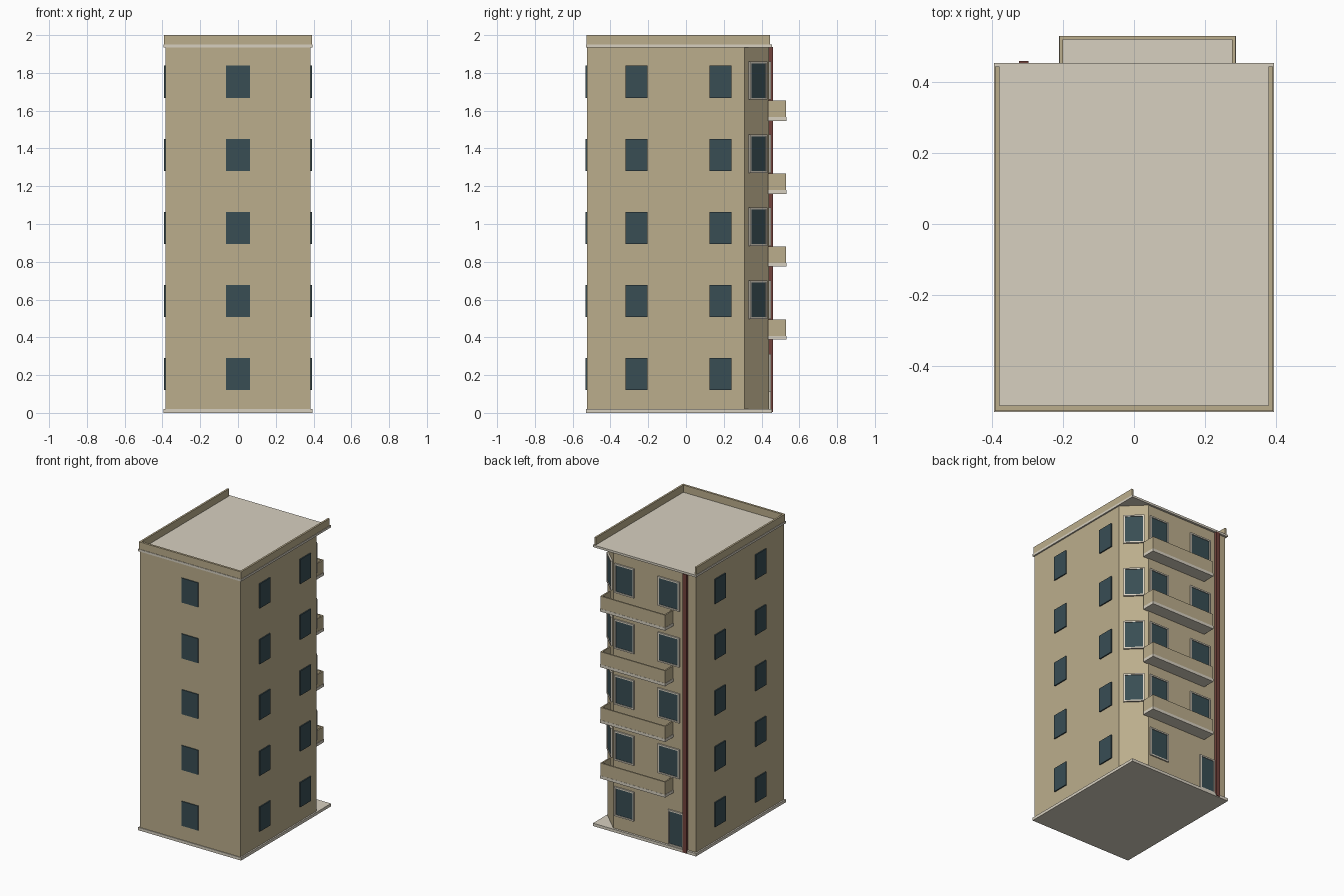
import bpy, bmesh, math
from mathutils import Matrix, Vector

if "Cube" in bpy.data.objects:
    bpy.data.objects.remove(bpy.data.objects["Cube"])


def material(name, rgb):
    m = bpy.data.materials.new(name)
    m.diffuse_color = (*rgb, 1)
    m.use_nodes = True
    m.node_tree.nodes["Principled BSDF"].inputs["Base Color"].default_value = m.diffuse_color
    return m


WALL = material("tan_wall", (0.50, 0.42, 0.265))
CREAM = material("cream_stone", (0.68, 0.63, 0.53))
GLASS = material("dark_glass", (0.04, 0.075, 0.088))
PIPE = material("red_brown", (0.17, 0.055, 0.045))

FLOOR = 0.387          # storey height
HALF_X, FRONT, BACK = 0.385, -0.525, 0.44


def finish(name, bm, mat):
    bmesh.ops.recalc_face_normals(bm, faces=bm.faces)
    mesh = bpy.data.meshes.new(name)
    bm.to_mesh(mesh)
    bm.free()
    mesh.materials.append(mat)
    obj = bpy.data.objects.new(name, mesh)
    bpy.context.collection.objects.link(obj)
    return obj


def boxes(name, mat, spans, frame=Matrix()):
    """One object from boxes given as (x0, x1, y0, y1, z0, z1)."""
    bm = bmesh.new()
    for x0, x1, y0, y1, z0, z1 in spans:
        size = Matrix.Diagonal((x1 - x0, y1 - y0, z1 - z0, 1))
        mid = Matrix.Translation(((x0 + x1) / 2, (y0 + y1) / 2, (z0 + z1) / 2))
        bmesh.ops.create_cube(bm, size=1, matrix=frame @ mid @ size)
    return finish(name, bm, mat)


def framed_window(name, frame, w, z0, z1):
    """Glass plate with four trim bars; local -y points out of the wall."""
    h, t = w / 2, 0.01
    boxes(name + "_glass", GLASS, [(-h + t, h - t, -0.004, 0.004, z0 + t, z1 - t)], frame)
    boxes(name + "_trim", CREAM, [
        (-h, -h + t, -0.009, 0.004, z0, z1), (h - t, h, -0.009, 0.004, z0, z1),
        (-h + t, h - t, -0.009, 0.004, z0, z0 + t),
        (-h + t, h - t, -0.009, 0.004, z1 - t, z1)], frame)


def facing(x, y, angle):
    return Matrix.Translation((x, y, 0)) @ Matrix.Rotation(angle, 4, "Z")


# Main block with one cut corner
CUT_A, CUT_B = Vector((HALF_X, 0.31)), Vector((0.25, BACK))
bm = bmesh.new()
plan = [(-HALF_X, FRONT), (HALF_X, FRONT), CUT_A, CUT_B, (-HALF_X, BACK)]
base = bm.faces.new([bm.verts.new((p[0], p[1], 0.01)) for p in plan])
ext = bmesh.ops.extrude_face_region(bm, geom=[base])
bmesh.ops.translate(bm, vec=(0, 0, 1.93),
                    verts=[v for v in ext["geom"] if isinstance(v, bmesh.types.BMVert)])
finish("main_block", bm, WALL)

# Base slab, roof slab and three-sided parapet
boxes("base_slab", CREAM, [(-0.395, 0.395, -0.53, 0.455, 0, 0.02)])
boxes("roof_slab", CREAM, [(-0.395, 0.395, -0.53, 0.455, 1.935, 1.95)])
boxes("parapet", WALL, [
    (-0.392, -0.379, -0.527, 0.445, 1.95, 2.0),
    (0.379, 0.392, -0.527, 0.445, 1.95, 2.0),
    (-0.379, 0.379, -0.527, -0.512, 1.95, 2.0)])

# Plain windows on the front and both sides
for i in range(5):
    z0, z1 = 0.12 + i * FLOOR, 0.29 + i * FLOOR
    boxes("front_window", GLASS, [(-0.063, 0.063, FRONT - 0.006, FRONT + 0.002, z0, z1)])
    for side in (-1, 1):
        a, b = sorted((side * (HALF_X - 0.001), side * (HALF_X + 0.008)))
        boxes("side_windows", GLASS, [(a, b, -0.32, -0.205, z0, z1),
                                      (a, b, 0.125, 0.24, z0, z1)])

# Framed windows on the back and the cut corner
mid = (CUT_A + CUT_B) / 2
corner_angle = math.atan2(CUT_B.y - CUT_A.y, CUT_B.x - CUT_A.x)
corner = facing(mid.x, mid.y + 0.004, corner_angle)
for i in range(5):
    z0, z1 = 0.11 + i * FLOOR, 0.313 + i * FLOOR
    framed_window("back_window", facing(0.163, BACK, math.pi), 0.15, z0, z1)
    if i:
        framed_window("balcony_window", facing(-0.178, BACK, math.pi), 0.165, z0, z1)
        framed_window("corner_window", corner, 0.135, z0, z1)

# Entrance door
framed_window("door", facing(-0.235, BACK, math.pi), 0.12, 0.02, 0.265)

# Balconies: floor slab and thin walls
for i in range(4):
    z = 0.388 + i * FLOOR * 0.997
    boxes("balcony_floor", CREAM, [(-0.212, 0.288, 0.435, 0.531, z, z + 0.02)])
    boxes("balcony_rail", WALL, [
        (-0.21, -0.2, 0.435, 0.53, z + 0.02, z + 0.107),
        (0.276, 0.286, 0.435, 0.53, z + 0.02, z + 0.107),
        (-0.2, 0.276, 0.52, 0.53, z + 0.02, z + 0.107)])

# Drain pipe on the back
boxes("drain_pipe", PIPE, [(-0.325, -0.297, BACK - 0.005, 0.46, 0.005, 1.936)])
